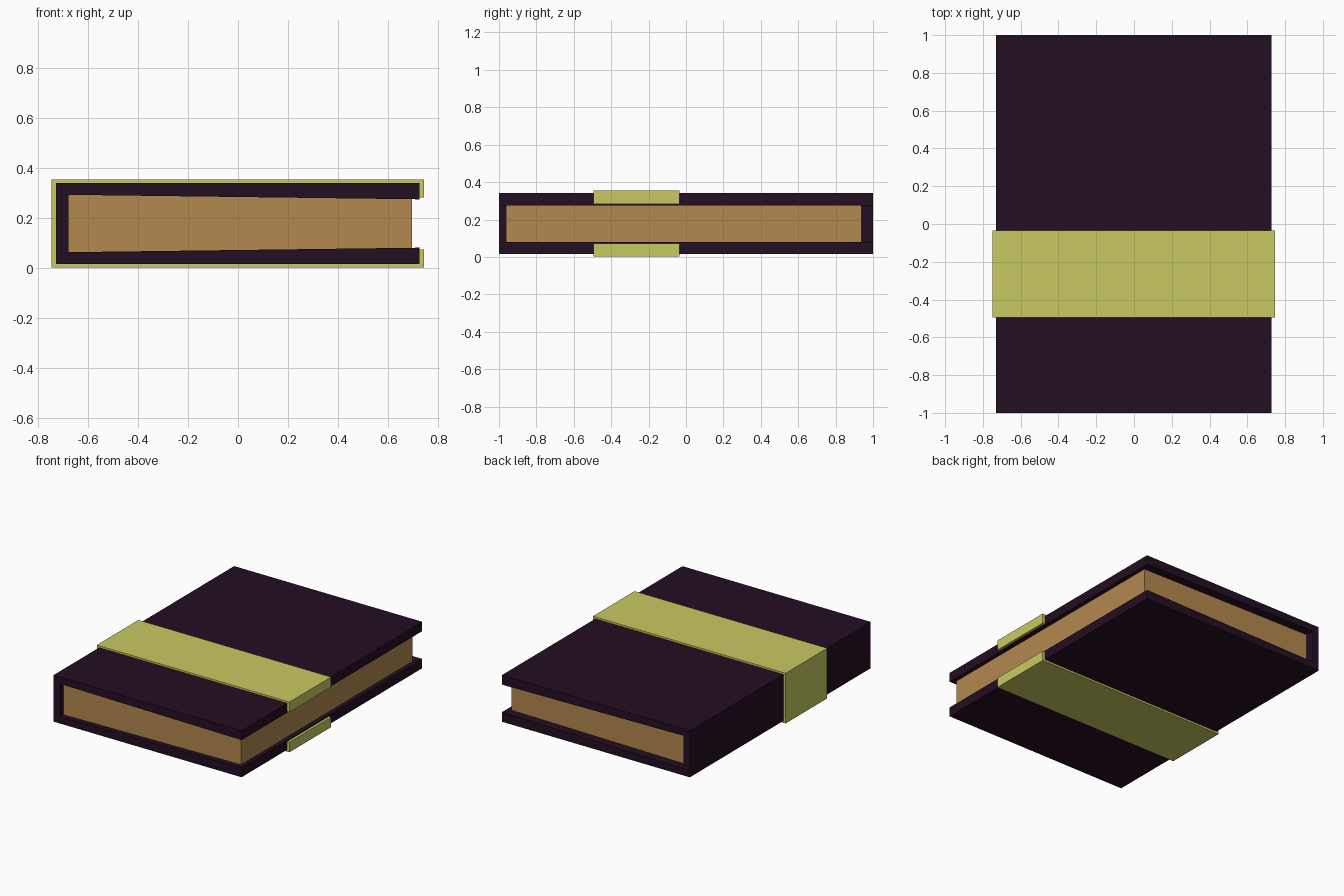
import bpy
import bmesh

if "Cube" in bpy.data.objects:
    bpy.data.objects.remove(bpy.data.objects["Cube"])


def material(name, rgb):
    """Flat material from an sRGB colour in 0-255."""
    linear = [((c / 255 + 0.055) / 1.055) ** 2.4 for c in rgb]
    mat = bpy.data.materials.new(name)
    mat.use_nodes = True
    mat.diffuse_color = (*linear, 1)
    bsdf = mat.node_tree.nodes["Principled BSDF"]
    bsdf.inputs["Base Color"].default_value = (*linear, 1)
    bsdf.inputs["Roughness"].default_value = 0.8
    return mat


def extrude_profile(name, profile, y0, y1, mat):
    """Extrude a closed x-z outline from y0 to y1."""
    bm = bmesh.new()
    face = bm.faces.new([bm.verts.new((x, y0, z)) for x, z in profile])
    result = bmesh.ops.extrude_face_region(bm, geom=[face])
    moved = [g for g in result["geom"] if isinstance(g, bmesh.types.BMVert)]
    bmesh.ops.translate(bm, verts=moved, vec=(0, y1 - y0, 0))
    bmesh.ops.recalc_face_normals(bm, faces=bm.faces)
    mesh = bpy.data.meshes.new(name)
    bm.to_mesh(mesh)
    bm.free()
    mesh.materials.append(mat)
    obj = bpy.data.objects.new(name, mesh)
    bpy.context.collection.objects.link(obj)
    return obj


MID = 0.178  # height of the book's middle plane


def mirrored(upper):
    """Complete an outline by reflecting its upper half below the middle."""
    return ([(x, MID + h) for x, h in upper]
            + [(x, MID - h) for x, h in reversed(upper)])


leather = material("dark plum leather", (36, 14, 34))
paper = material("tan paper", (179, 136, 78))
cloth = material("olive yellow cloth", (200, 202, 97))

# Cover: boards and spine in one, thickening toward the open edge
extrude_profile("cover", mirrored([
    (-0.68, 0.115), (0.728, 0.097), (0.728, 0.163), (-0.73, 0.163)]),
    -1, 1, leather)

# Page block: tapered to fit between the boards
extrude_profile("pages", mirrored([(-0.682, 0.1155), (0.698, 0.098)]),
                -0.963, 0.938, paper)

# Band: wraps the spine and boards, hooked over the open edges
extrude_profile("band", mirrored([
    (-0.728, 0.161), (0.726, 0.161), (0.726, 0.105),
    (0.746, 0.105), (0.746, 0.176), (-0.748, 0.176)]),
    -0.495, -0.035, cloth)
